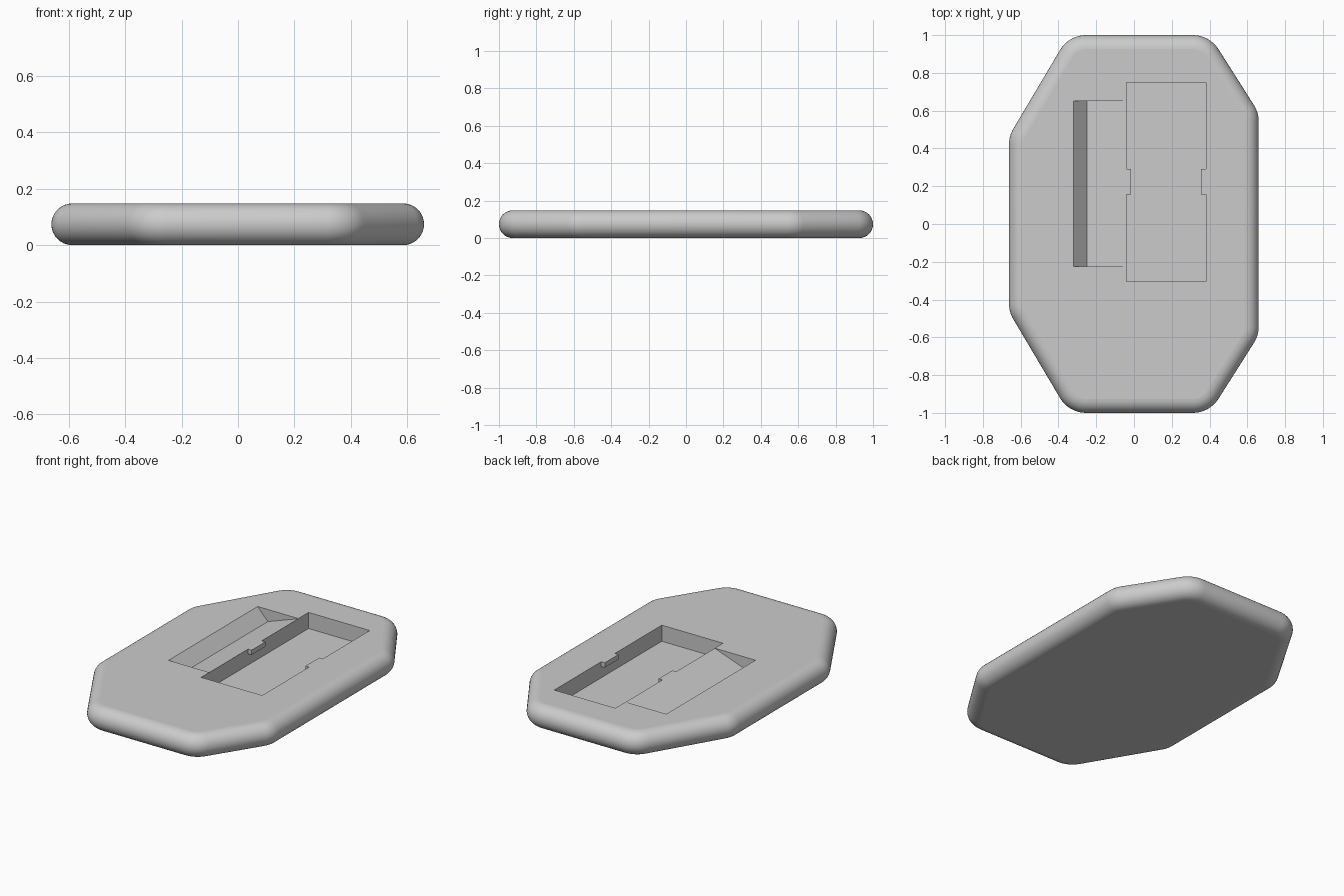
import bpy, bmesh
from math import pi, sin, cos, tan, atan2
from mathutils import Vector

cube = bpy.data.objects.get("Cube")
if cube:
    bpy.data.objects.remove(cube, do_unlink=True)

HEIGHT = 0.148
EDGE = HEIGHT / 2        # full-round rim
CORNER = 0.16            # corner radius in plan

grey = bpy.data.materials.new("grey plastic")
grey.use_nodes = True
grey.diffuse_color = (0.6, 0.6, 0.6, 1)
grey.node_tree.nodes["Principled BSDF"].inputs["Base Color"].default_value = (0.6, 0.6, 0.6, 1)


def make_object(name, bm):
    bmesh.ops.recalc_face_normals(bm, faces=bm.faces)
    mesh = bpy.data.meshes.new(name)
    bm.to_mesh(mesh)
    bm.free()
    mesh.materials.append(grey)
    obj = bpy.data.objects.new(name, mesh)
    bpy.context.collection.objects.link(obj)
    return obj


def prism(name, points, direction):
    """Extrude a planar outline along a direction."""
    bm = bmesh.new()
    face = bm.faces.new([bm.verts.new(p) for p in points])
    ext = bmesh.ops.extrude_face_region(bm, geom=[face])
    moved = [v for v in ext["geom"] if isinstance(v, bmesh.types.BMVert)]
    bmesh.ops.translate(bm, verts=moved, vec=direction)
    return make_object(name, bm)


def box(name, x0, x1, y0, y1, z0, z1):
    outline = [(x0, y0, z0), (x1, y0, z0), (x1, y1, z0), (x0, y1, z0)]
    return prism(name, outline, (0, 0, z1 - z0))


def cut(target, cutter):
    """Subtract a cutter and discard it."""
    mod = target.modifiers.new("cut", "BOOLEAN")
    mod.operation = "DIFFERENCE"
    mod.solver = "EXACT"
    mod.object = cutter
    bpy.context.view_layer.objects.active = target
    bpy.ops.object.modifier_apply(modifier=mod.name)
    bpy.data.objects.remove(cutter, do_unlink=True)


def rounded_directions(corners, radius, steps=8):
    """Arc centre and outward direction for each point of a rounded outline."""
    result = []
    count = len(corners)
    for i, corner in enumerate(corners):
        p = Vector(corner)
        d0 = (p - Vector(corners[i - 1])).normalized()
        d1 = (Vector(corners[(i + 1) % count]) - p).normalized()
        turn = d0.angle(d1)
        normal = Vector((d0.y, -d0.x))
        centre = p - d0 * radius * tan(turn / 2) - normal * radius
        start = atan2(normal.y, normal.x)
        for k in range(steps + 1):
            a = start + turn * k / steps
            result.append((centre, Vector((cos(a), sin(a)))))
    return result


# Body: uneven octagon swept with a half-round rim
right_side = [(0.40, -1), (0.66, -0.59), (0.66, 0.59), (0.40, 1)]
left_side = [(-0.345, 1), (-0.662, 0.465), (-0.662, -0.465), (-0.345, -1)]
outline = rounded_directions(right_side + left_side, CORNER)

bm = bmesh.new()
rings = []
RIM_STEPS = 16
for s in range(RIM_STEPS + 1):
    t = -pi / 2 + pi * s / RIM_STEPS
    reach = CORNER - EDGE + EDGE * cos(t)
    z = EDGE + EDGE * sin(t)
    rings.append([bm.verts.new((*(c + d * reach), z)) for c, d in outline])
for low, high in zip(rings, rings[1:]):
    for i in range(len(low)):
        j = (i + 1) % len(low)
        bm.faces.new((low[i], low[j], high[j], high[i])).smooth = True
bm.faces.new(rings[0])
bm.faces.new(rings[-1])
body = make_object("body_plate", bm)

# Rectangular compartment with a small overhanging catch on each long wall
slot = box("slot_cutter", -0.04, 0.38, -0.305, 0.75, 0.048, HEIGHT + 0.1)
for x0, x1 in ((-0.1, -0.015), (0.355, 0.45)):
    cut(slot, box("catch", x0, x1, 0.155, 0.29, HEIGHT - 0.03, HEIGHT + 0.2))
cut(body, slot)

# Finger groove: steep outer wall, floor rising to the compartment edge
profile = [(-0.32, HEIGHT), (-0.25, HEIGHT - 0.075), (-0.037, HEIGHT),
           (-0.037, HEIGHT + 0.05), (-0.32, HEIGHT + 0.05)]
groove = prism("groove_cutter", [(x, -0.225, z) for x, z in profile], (0, 0.875, 0))
cut(body, groove)
